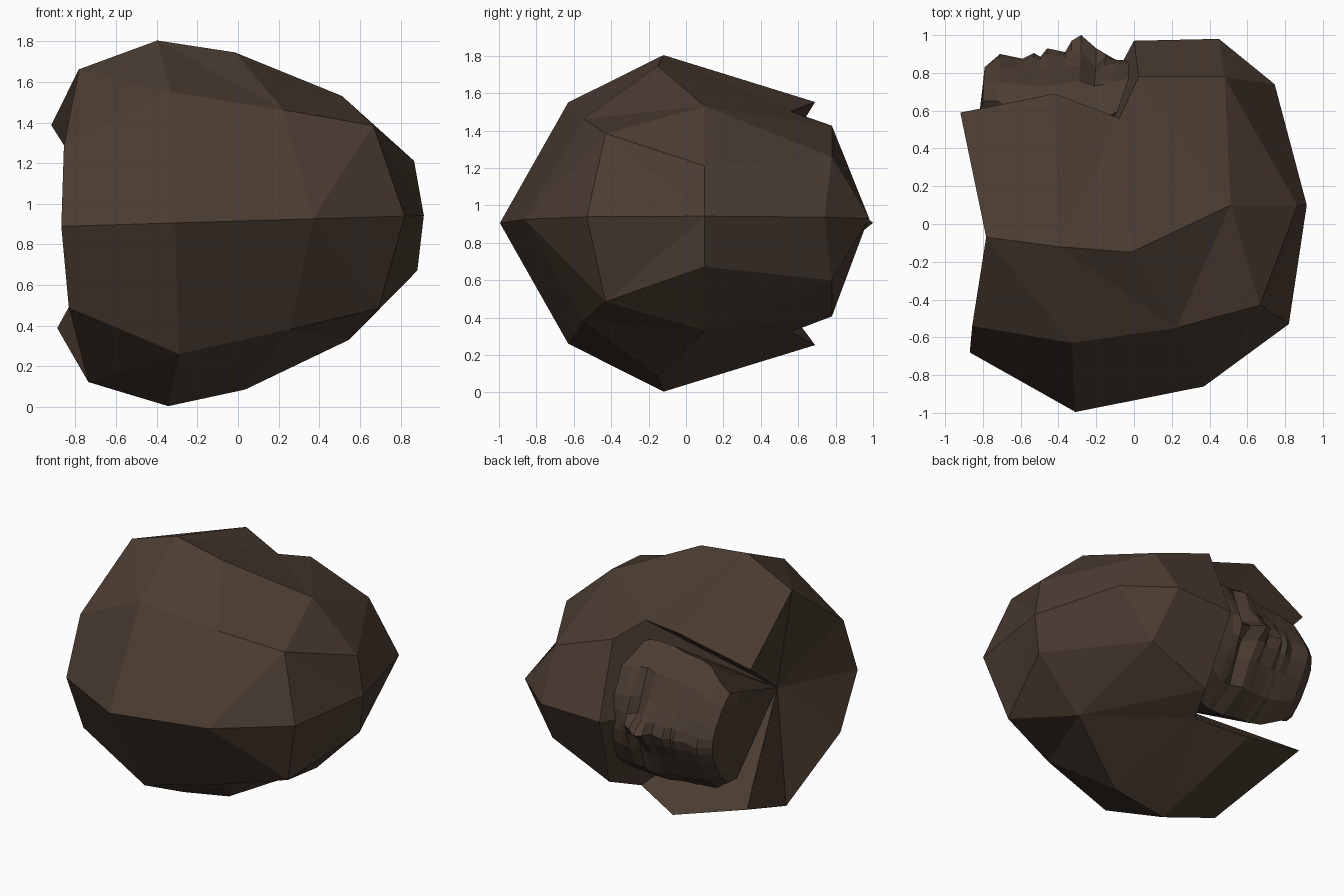
import bpy, bmesh

if "Cube" in bpy.data.objects:
    bpy.data.objects.remove(bpy.data.objects["Cube"])

mat = bpy.data.materials.new("dark_brown")
mat.diffuse_color = (0.07, 0.046, 0.032, 1)
mat.use_nodes = True
mat.node_tree.nodes["Principled BSDF"].inputs["Base Color"].default_value = mat.diffuse_color


def build(name, verts, faces):
    """Make a flat-shaded mesh from one half, mirrored over its middle plane."""
    bm = bmesh.new()
    for s in (1, -1):
        vs = [bm.verts.new((x, y, w * s)) for x, y, w in verts]
        for f in faces:
            bm.faces.new([vs[i] for i in f][::s])
    bmesh.ops.remove_doubles(bm, verts=bm.verts, dist=0.0005)
    bmesh.ops.recalc_face_normals(bm, faces=bm.faces)
    me = bpy.data.meshes.new(name)
    bm.to_mesh(me)
    bm.free()
    me.materials.append(mat)
    ob = bpy.data.objects.new(name, me)
    bpy.context.collection.objects.link(ob)
    # the head lies on its side, very slightly tilted
    ob.location.z = 0.915
    ob.rotation_euler.y = -0.03


# Hair: one half of the faceted shell, as (x, y, distance from middle plane)
neck = (-0.61, -0.15, 0)
hair = {
    # middle line, nape to fringe
    "a": (-.87, -.68, 0), "b": (-.31, -.995, 0), "c": (.37, -.86, 0), "d": (.82, -.53, 0),
    "e": (.915, .10, 0), "f": (.745, .74, 0), "g": (.45, .98, 0), "h": (0, .97, 0),
    # second row
    "i": (-.845, -.54, .40), "j": (-.31, -.63, .645), "k": (.24, -.55, .54),
    "l": (.68, -.43, .45), "m": (.875, .10, .27), "n": (.49, .78, .33),
    # widest row
    "o": (-.76, -.07, .77), "p": (-.37, -.12, .90), "q": (.01, -.15, .83), "r": (.53, .10, .60),
    # rim around the face
    "A": (-.905, .59, .50), "B": (-.40, .69, .65), "C": (-.06, .56, .59), "D": (.04, .78, .51),
    "N": neck,
}
outer = "abji bckj cdl clk del eml efnm fgn ghDn ijo jpo jkp kqp klr krq lmr mnr oAB oBp pBC pCq qCr rnD rDC"
inner = "ABN BCN CDN DhN oAN ioN aiN"
keys = list(hair)
build("hair", list(hair.values()),
      [[keys.index(ch) for ch in f] for f in (outer + " " + inner).split()])

# Face: rows from forehead to chin
# (x, half width, then y at the middle, nose side, inner cheek, outer cheek, edge)
rows = [
    (.03, .42, .86, .86, .84, .78, .66),
    (-.10, .47, .87, .87, .85, .75, .58),
    (-.15, .48, .90, .88, .84, .74, .57),
    (-.20, .48, .93, .83, .79, .73, .57),
    (-.28, .48, 1.0, .91, .83, .76, .57),
    (-.33, .47, .97, .92, .83, .75, .57),
    (-.365, .46, .91, .88, .83, .74, .57),
    (-.46, .45, .93, .90, .82, .73, .57),
    (-.495, .45, .885, .87, .82, .73, .57),
    (-.53, .44, .905, .88, .82, .73, .57),
    (-.59, .43, .875, .86, .82, .74, .58),
    (-.71, .38, .90, .88, .83, .75, .65),
    (-.79, .32, .83, .83, .80, .73, .65),
    (-.81, .31, .62, .62, .61, .60, .57),
]
cols = (0, .15, .38, .74, 1)
verts = [(x, y, half * c) for x, half, *ys in rows for c, y in zip(cols, ys)]
n, last = len(cols), (len(rows) - 1) * len(cols)
faces = [(r * n + c, r * n + c + 1, r * n + n + c + 1, r * n + n + c)
         for r in range(len(rows) - 1) for c in range(n - 1)]
# sides of the head and jaw taper back to the neck
tip = len(verts)
verts.append(neck)
faces += [(r * n + n - 1, tip, r * n + 2 * n - 1) for r in range(len(rows) - 1)]
faces += [(last + c, last + c + 1, tip) for c in range(n - 1)]
build("face", verts, faces)
